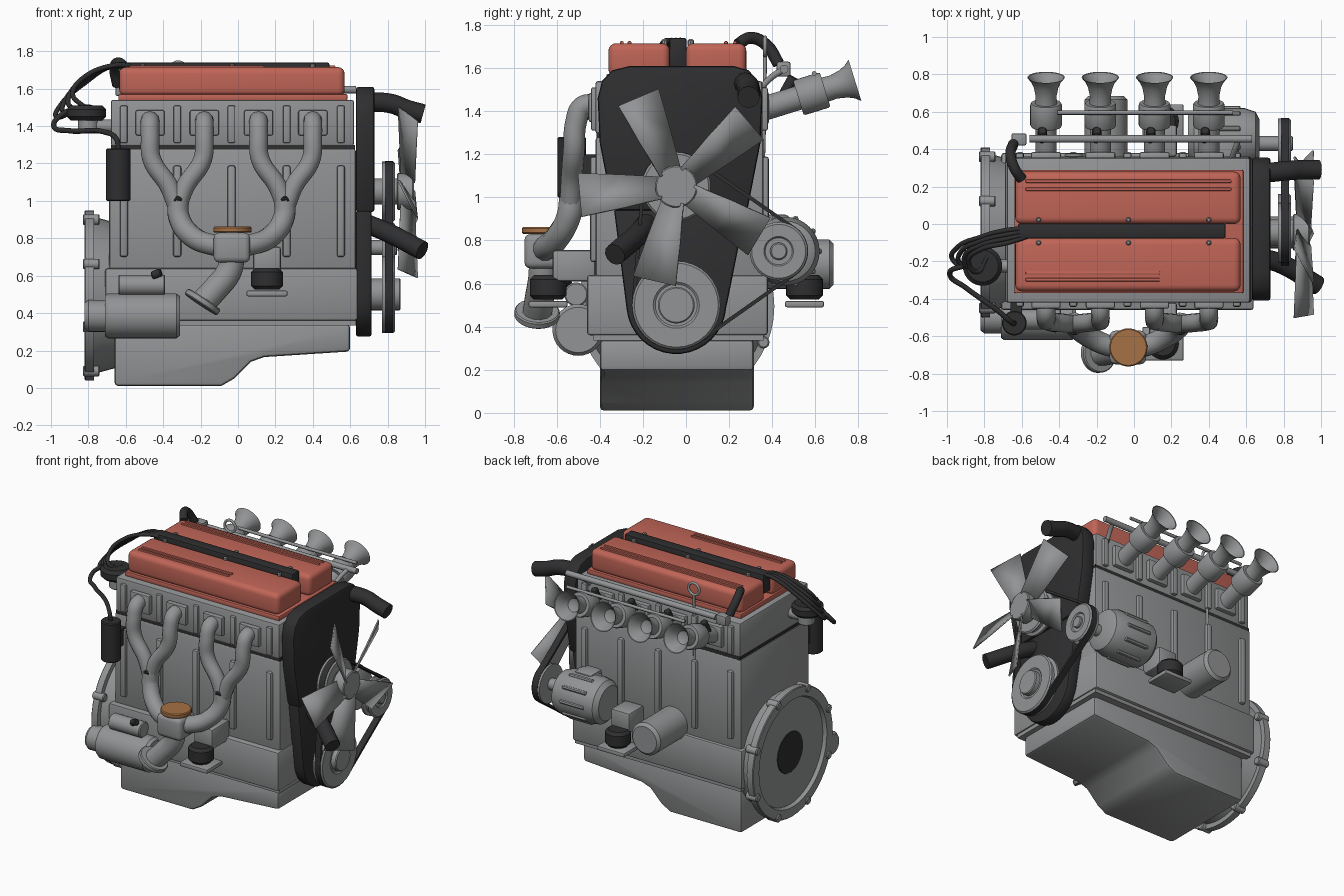
import bpy, bmesh, math
from mathutils import Vector, geometry

if "Cube" in bpy.data.objects:
    bpy.data.objects.remove(bpy.data.objects["Cube"])


def material(name, *rgb):
    m = bpy.data.materials.new(name)
    m.use_nodes = True
    m.diffuse_color = (*rgb, 1)
    m.node_tree.nodes["Principled BSDF"].inputs["Base Color"].default_value = (*rgb, 1)
    return m


GREY = material("cast metal grey", 0.29, 0.295, 0.30)
RED = material("painted red", 0.53, 0.13, 0.095)
BLACK = material("rubber black", 0.028, 0.028, 0.03)
BROWN = material("copper brown", 0.38, 0.165, 0.06)
made = []


def finish(name, bm, mat, bevel=0, segments=2):
    bmesh.ops.recalc_face_normals(bm, faces=bm.faces)
    if bevel:
        sharp = [e for e in bm.edges if len(e.link_faces) == 2 and e.calc_face_angle() > 0.6]
        bmesh.ops.bevel(bm, geom=sharp, offset=bevel, segments=segments, profile=0.5, affect='EDGES')
    me = bpy.data.meshes.new(name)
    bm.to_mesh(me)
    bm.free()
    me.materials.append(mat)
    ob = bpy.data.objects.new(name, me)
    bpy.context.collection.objects.link(ob)
    made.append(ob)
    return ob


def box(name, x, y, z, mat=GREY, bevel=0, segments=2):
    bm = bmesh.new()
    for v in bmesh.ops.create_cube(bm, size=1)["verts"]:
        v.co = [a[0] if c < 0 else a[1] for a, c in zip((x, y, z), v.co)]
    return finish(name, bm, mat, bevel, segments)


def lathe(name, origin, axis, profile, mat=GREY, sides=32):
    """Revolve (distance, radius) pairs about an axis."""
    bm = bmesh.new()
    turn = Vector((0, 0, 1)).rotation_difference(Vector(axis).normalized())
    origin, rings = Vector(origin), []
    for d, r in profile:
        n = sides if r > 0 else 1
        rings.append([bm.verts.new(origin + turn @ Vector((r * math.cos(i * math.tau / n),
                      r * math.sin(i * math.tau / n), d))) for i in range(n)])
    for a, b in zip(rings, rings[1:]):
        for i in range(sides):
            quad = [a[i % len(a)], a[(i + 1) % len(a)], b[(i + 1) % len(b)], b[i % len(b)]]
            bm.faces.new(list(dict.fromkeys(quad)))
    return finish(name, bm, mat)


def cyl(name, p, q, r, mat=GREY, edge=0.006, sides=32):
    d = Vector(q) - Vector(p)
    n = d.length
    return lathe(name, p, d, [(0, 0), (0, r - edge), (edge, r), (n - edge, r), (n, r - edge), (n, 0)], mat, sides)


def prism(name, points, axis, lo, hi, mat=GREY, bevel=0):
    """Extrude a 2D outline along x (points are y,z) or y (points are x,z)."""
    bm = bmesh.new()
    place = (lambda p, d: (d, *p)) if axis == "x" else (lambda p, d: (p[0], d, p[1]))
    face = bm.faces.new([bm.verts.new(place(p, lo)) for p in points])
    ext = bmesh.ops.extrude_face_region(bm, geom=[face])["geom"]
    for v in ext:
        if isinstance(v, bmesh.types.BMVert):
            v.co["xyz".index(axis)] = hi
    return finish(name, bm, mat, bevel)


def tube(name, points, r, mat=GREY, sides=4):
    cu = bpy.data.curves.new(name, 'CURVE')
    cu.dimensions, cu.bevel_depth, cu.bevel_resolution = '3D', r, sides
    cu.resolution_u, cu.use_fill_caps = 8, True
    s = cu.splines.new('BEZIER')
    s.bezier_points.add(len(points) - 1)
    for b, p in zip(s.bezier_points, points):
        b.co, b.handle_left_type, b.handle_right_type = p, 'AUTO', 'AUTO'
    tmp = bpy.data.objects.new(name + "_path", cu)
    bpy.context.collection.objects.link(tmp)
    bpy.context.view_layer.update()
    me = bpy.data.meshes.new_from_object(tmp.evaluated_get(bpy.context.evaluated_depsgraph_get()))
    bpy.data.objects.remove(tmp)
    bm = bmesh.new()
    bm.from_mesh(me)
    return finish(name, bm, mat)


# Block, crankcase, head and sump
box("cylinder_block", (-.69, .63), (-.42, .36), (.62, 1.28), bevel=.015)
box("crankcase", (-.71, .64), (-.46, .38), (.36, .64), bevel=.015)
box("sump_gasket_rail", (-.69, .63), (-.43, .36), (.335, .362))
box("head_gasket", (-.68, .625), (-.415, .355), (1.275, 1.3), BLACK)
box("cylinder_head", (-.68, .62), (-.42, .355), (1.295, 1.54), bevel=.012)
prism("sump", [(-.66, .34), (-.66, .01), (-.09, .01), (-.02, .05), (.07, .14), (.14, .165), (.6, .195), (.6, .34)],
      "y", -.40, .315, bevel=.02)
PORTS = (-.47, -.18, .11, .40)
for i, x in enumerate((-.61, -.325, -.035, .26, .55)):
    for side, y in (("front", -.42), ("rear", .36)):
        box(f"block_rib_{side}_{i}", (x - .022, x + .022), (y - .025, y + .025), (.70, 1.19), bevel=.014)
        box(f"head_rib_{side}_{i}", (x - .02, x + .02), (y - .02, y + .02), (1.31, 1.51), bevel=.008)

# Twin cam covers with ribs and the central lead channel
box("cover_flange", (-.64, .585), (-.37, .29), (1.535, 1.572), RED, .008)
for side, y, ribs, end in (("front", (-.36, -.075), (-.262, -.298), .14), ("rear", (0, .28), (.228, .186), .52)):
    box(f"cam_cover_{side}", (-.635, .57), y, (1.56, 1.715), RED, .035, 4)
    for k, ry in enumerate(ribs):
        box(f"cover_rib_{side}_{k}", (-.58, end), (ry - .009, ry + .009), (1.70, 1.725), RED, .006)
box("lead_channel", (-.62, .49), (-.078, .003), (1.60, 1.74), BLACK, .012)
for x in (-.51, -.03, .4):
    for y in (-.1, .022):
        cyl(f"cover_bolt_{x}_{y}", (x, y, 1.7), (x, y, 1.735), .014, sides=8)

# Timing cover in two stages
bottom = [(-.045 + .232 * math.cos(a), .505 + .232 * math.sin(a))
          for a in (math.radians(d) for d in range(-175, 0, 10))]
prism("timing_cover_upper", [(-.34, .94), (.285, .94), (.345, 1.25), (.355, 1.46), (.335, 1.54), (.29, 1.59),
      (.22, 1.61), (-.26, 1.61), (-.34, 1.59), (-.39, 1.54), (-.41, 1.46), (-.40, 1.25)], "x", .63, .73, BLACK, .015)
prism("timing_cover_lower", bottom + [(.28, .95), (-.335, .95)], "x", .63, .715, BLACK, .015)

# Pulleys and belt
CRANK, PUMP, ALT = (-.045, .50), (-.045, 1.05), (.43, .75)
pulleys = (("crank", CRANK, .195), ("pump", PUMP, .15), ("alternator", ALT, .125))
rim = []
for name, (y, z), r in pulleys:
    lathe(name + "_pulley", (.77, y, z), (1, 0, 0),
          [(0, 0), (0, r + .01), (.015, r + .01), (.025, r - .01), (.05, r - .01), (.06, r + .01), (.07, r),
           (.07, r * .55), (.062, r * .5), (.062, 0)])
    rim += [Vector((y + (r + .012) * math.cos(a * math.tau / 48), z + (r + .012) * math.sin(a * math.tau / 48)))
            for a in range(48)]
hull = [rim[i] for i in geometry.convex_hull_2d(rim)]
bm = bmesh.new()
mid = sum(hull, Vector((0, 0))) / len(hull)
loops = [[bm.verts.new((x, *(p - (p - mid).normalized() * inset))) for p in hull]
         for x, inset in ((.785, 0), (.83, 0), (.83, .022), (.785, .022))]
for a, b in zip(loops, loops[1:] + loops[:1]):
    for i in range(len(hull)):
        j = (i + 1) % len(hull)
        bm.faces.new((a[i], a[j], b[j], b[i]))
finish("drive_belt", bm, BLACK)
cyl("crank_nose", (.70, *CRANK), (.87, *CRANK), .085)
cyl("pump_shaft", (.70, *PUMP), (.86, *PUMP), .07)
cyl("alternator_shaft", (.66, *ALT), (.85, *ALT), .04)

# Fan
cyl("fan_hub", (.85, *PUMP), (.94, *PUMP), .098)
for k in range(5):
    a = math.radians(113 - 72 * k)
    out, across = Vector((0, math.cos(a), math.sin(a))), Vector((0, -math.sin(a), math.cos(a)))
    bm = bmesh.new()
    rows = []
    for r, w, pitch in ((.07, .05, .035), (.26, .077, .042), (.45, .1, .05)):
        rows.append([bm.verts.new(Vector((.908 + s * pitch, *PUMP)) + out * r + across * w * s) for s in (-1, 1)])
    for p, q in zip(rows, rows[1:]):
        bm.faces.new((p[0], p[1], q[1], q[0]))
    blade = finish(f"fan_blade_{k}", bm, GREY)
    thick = blade.modifiers.new("thickness", 'SOLIDIFY')
    thick.thickness, thick.offset = .01, 0

# Alternator with cooling ribs
lathe("alternator_body", (.29, .46, .75), (1, 0, 0),
      [(0, 0), (0, .12), (.03, .15), (.09, .16), (.3, .16), (.36, .14), (.38, .1), (.38, 0)])
for k in range(10):
    a = k * math.tau / 10
    y, z = .46 + .158 * math.cos(a), .75 + .158 * math.sin(a)
    cyl(f"alternator_rib_{k}", (.38, y, z), (.57, y, z), .014, sides=8)
box("alternator_bracket", (.42, .56), (.33, .48), (.83, .92), bevel=.02)

# Coolant hoses
tube("upper_hose", [(.68, .27, 1.53), (.82, .285, 1.52), (.90, .29, 1.49), (.99, .29, 1.465)], .052, BLACK)
tube("lower_hose", [(.68, -.18, .88), (.78, -.21, .84), (.985, -.33, .735)], .052, BLACK)

# Exhaust: ports, paired runners, collector and down pipe
for i, x in enumerate(PORTS):
    box(f"exhaust_flange_{i}", (x - .078, x + .078), (-.452, -.41), (1.35, 1.485), bevel=.01)
    inward = 1 if i % 2 == 0 else -1
    tube(f"exhaust_runner_{i}", [(x, -.42, 1.43), (x, -.48, 1.42), (x, -.51, 1.35), (x + .01 * inward, -.52, 1.22),
         (x + .10 * inward, -.53, 1.08), (x + .14 * inward, -.535, .98)], .05)
for s in (-1, 1):
    c = -.035
    tube(f"collector_arm_{s}", [(c + .285 * s, -.53, 1.01), (c + .28 * s, -.545, .91), (c + .21 * s, -.60, .81),
         (c + .10 * s, -.65, .765), (c, -.66, .755)], .058)
    cyl(f"runner_clip_{s}", (c + .285 * s, -.585, .995), (c + .285 * s, -.555, 1.01), .025, BLACK, sides=12)
box("collector", (-.13, .065), (-.75, -.57), (.67, .83), bevel=.03, segments=3)
cyl("collector_cap", (-.03, -.66, .83), (-.03, -.66, .862), .102, BROWN)
tube("down_pipe", [(-.03, -.66, .70), (-.05, -.665, .62), (-.12, -.68, .53), (-.18, -.69, .465)], .07)
cyl("down_pipe_flange", (-.18, -.69, .475), (-.20, -.692, .445), .105)

# Starter motor
lathe("starter_motor", (-.82, -.50, .385), (1, 0, 0), [(0, 0), (0, .07), (.02, .085), (.11, .085), (.11, .11),
      (.125, .12), (.49, .12), (.51, .105), (.51, 0)])
cyl("starter_solenoid", (-.64, -.51, .55), (-.39, -.51, .55), .055)
cyl("solenoid_terminal", (-.46, -.55, .60), (-.41, -.56, .62), .022, BLACK, sides=12)

# Engine mounts on both sides
for side, s, wall in (("front", -1, -.42), ("rear", 1, .36)):
    y = .64 * s if s < 0 else .55
    box(f"mount_bracket_{side}", (.08, .23), sorted((wall, y - .02 * s)), (.61, .755), bevel=.015)
    cyl(f"mount_rubber_{side}", (.155, y, .525), (.155, y, .64), .085, BLACK, .02)
    box(f"mount_plate_{side}", (.045, .265), (y - .09, y + .09), (.49, .52), bevel=.008)

# Oil filter and dipstick
cyl("oil_filter", (-.15, .34, .69), (-.15, .685, .69), .115, edge=.02)
tube("dipstick", [(-.32, .345, .85), (-.32, .36, 1.25), (-.32, .367, 1.66)], .009)
tube("dipstick_ring", [(-.32 + .042 * math.sin(a * math.tau / 12), .367, 1.70 - .042 * math.cos(a * math.tau / 12))
     for a in range(13)], .009)

# Flywheel housing
lathe("flywheel_housing", (-.66, -.045, .495), (-1, 0, 0), [(0, 0), (0, .39), (.11, .42), (.11, .455), (.155, .455),
      (.16, .45), (.16, .385), (.135, .375), (.135, 0)], sides=48)
cyl("crank_opening", (-.79, -.045, .495), (-.80, -.045, .495), .145, BLACK, .002)
for k in range(8):
    a = (k + .5) * math.tau / 8
    y, z = -.045 + .438 * math.cos(a), .495 + .438 * math.sin(a)
    cyl(f"housing_lug_{k}", (-.74, y, z), (-.83, y, z), .028, sides=12)

# Intake trumpets, throttle bodies, injectors and rails
AXIS = Vector((0, .955, .297))
for i, x in enumerate(PORTS):
    box(f"intake_flange_{i}", (x - .08, x + .08), (.34, .385), (1.34, 1.49), bevel=.01)
    lathe(f"intake_trumpet_{i}", (x, .34, 1.405), AXIS, [(0, 0), (0, .056), (.19, .056), (.19, .08), (.2, .085),
          (.31, .085), (.32, .08), (.32, .058), (.36, .056), (.41, .066), (.44, .08), (.465, .1), (.463, .094),
          (.43, .07), (.38, .045), (.36, 0)])
    cyl(f"injector_{i}", (x - .02, .45, 1.47), (x - .02, .50, 1.56), .025, BLACK, sides=12)
tube("fuel_rail", [(-.56, .455, 1.595), (.63, .455, 1.595)], .02)
tube("throttle_rod", [(-.41, .595, 1.575), (.53, .595, 1.575)], .011)
box("rail_end", (-.655, -.575), (.42, .485), (1.56, 1.63), bevel=.01)
tube("rail_support", [(.52, .34, 1.5), (.54, .40, 1.56), (.56, .455, 1.595)], .015)
tube("breather_hose", [(-.60, .24, 1.71), (-.64, .30, 1.74), (-.66, .37, 1.71), (-.645, .43, 1.62)], .028, BLACK)

# Ignition: coil, distributor and leads
cyl("ignition_coil", (-.64, -.53, 1.0), (-.64, -.53, 1.28), .066, BLACK)
box("coil_bracket", (-.66, -.60), (-.50, -.40), (1.08, 1.2), BLACK)
cyl("distributor_base", (-.80, -.225, 1.36), (-.80, -.225, 1.44), .055)
cyl("distributor_drive", (-.80, -.225, 1.40), (-.66, -.225, 1.40), .035)
cyl("distributor_cap", (-.81, -.225, 1.43), (-.81, -.225, 1.51), .105, BLACK, .02)
for k in range(4):
    o = k * .022
    tube(f"plug_lead_{k}", [(-.55, -.025 - o / 2, 1.72), (-.66, -.03 - o, 1.725), (-.82, -.07 - o, 1.63 + o / 2),
         (-.95 + o, -.13 - o, 1.51 + o), (-.97 + o * 2, -.19 - o, 1.45 + o), (-.85 + o, -.24 + o, 1.5)], .013, BLACK)
tube("coil_lead", [(-.81, -.225, 1.5), (-.93, -.23, 1.47), (-.985, -.27, 1.40), (-.90, -.34, 1.375),
     (-.72, -.47, 1.37), (-.65, -.53, 1.33), (-.64, -.53, 1.27)], .014, BLACK)

# Smooth shading with crisp edges
bpy.ops.object.select_all(action='DESELECT')
for ob in made:
    ob.select_set(True)
bpy.context.view_layer.objects.active = made[0]
bpy.ops.object.shade_smooth_by_angle(angle=math.radians(32))
